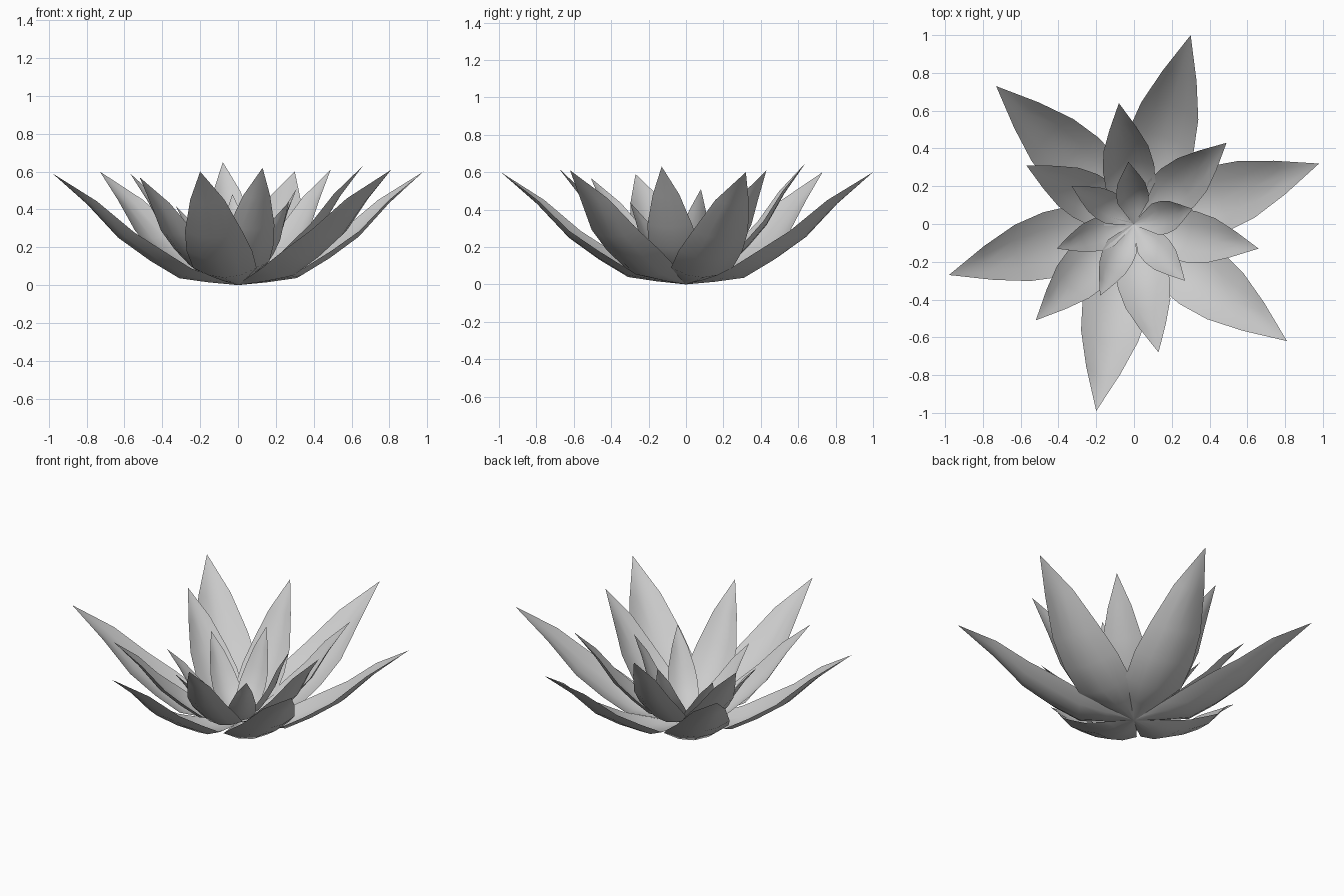
import bpy, bmesh
from math import atan2, hypot, cos, sin
from mathutils import Matrix, Vector

cube = bpy.data.objects.get("Cube")
if cube:
    bpy.data.objects.remove(cube)

# Single pale grey material
grey = bpy.data.materials.new("pale_grey")
grey.use_nodes = True
colour = (0.6, 0.6, 0.6, 1)
grey.diffuse_color = colour
grey.node_tree.nodes["Principled BSDF"].inputs["Base Color"].default_value = colour

# Petal midrib: distance out, height, half width
PROFILE = [(0, 0, 0.01), (0.16, 0.015, 0.095), (0.32, 0.037, 0.172),
           (0.48, 0.13, 0.178), (0.645, 0.245, 0.155), (0.82, 0.425, 0.093),
           (1.02, 0.595, 0)]
ACROSS = (-1, -0.5, 0, 0.5, 1)
CUP = 0.32      # how far the edges curl inward
SWAY = 0.01     # slight sideways bend of the blade


def petal(name, tip, base_height):
    """Scale, tilt and turn one cupped petal so that it ends at tip."""
    x, y, z = tip
    z -= base_height
    reach = hypot(x, y)
    end_r, end_z, _ = PROFILE[-1]
    size = hypot(reach, z) / hypot(end_r, end_z)
    tilt = atan2(z, reach) - atan2(end_z, end_r)
    place = (Matrix.Translation((0, 0, base_height))
             @ Matrix.Rotation(atan2(y, x), 4, 'Z')
             @ Matrix.Rotation(-tilt, 4, 'Y') @ Matrix.Scale(size, 4))

    bm = bmesh.new()
    rows = []
    last = len(PROFILE) - 1
    for i, (r, h, w) in enumerate(PROFILE):
        before, after = PROFILE[max(i - 1, 0)], PROFILE[min(i + 1, last)]
        slope = atan2(after[1] - before[1], after[0] - before[0])
        up = Vector((-sin(slope), 0, cos(slope)))
        if i == last:
            rows.append([bm.verts.new(place @ Vector((r, 0, h)))] * len(ACROSS))
            continue
        shift = -SWAY * w / 0.17
        rows.append([bm.verts.new(place @ (Vector((r, t * w + shift, h))
                                           + up * CUP * w * t * t)) for t in ACROSS])
    for a, b in zip(rows, rows[1:]):
        for k in range(len(ACROSS) - 1):
            corners = [a[k], b[k], b[k + 1], a[k + 1]]
            bm.faces.new(list(dict.fromkeys(corners)))
    bmesh.ops.recalc_face_normals(bm, faces=bm.faces)
    if sum(f.normal.z for f in bm.faces) < 0:
        bmesh.ops.reverse_faces(bm, faces=bm.faces)
    for f in bm.faces:
        f.smooth = True
    mesh = bpy.data.meshes.new(name)
    bm.to_mesh(mesh)
    bm.free()
    mesh.materials.append(grey)
    obj = bpy.data.objects.new(name, mesh)
    bpy.context.collection.objects.link(obj)


# Three whorls of petals: base height and tip positions
WHORLS = {
    "outer": (0, [(0.3, 1, 0.6), (0.98, 0.32, 0.6), (0.81, -0.62, 0.61),
                  (-0.2, -0.99, 0.6), (-0.98, -0.27, 0.59), (-0.73, 0.73, 0.6)]),
    "middle": (0.01, [(-0.08, 0.64, 0.65), (0.49, 0.43, 0.61), (0.66, -0.13, 0.63),
                      (0.13, -0.68, 0.62), (-0.52, -0.51, 0.57), (-0.57, 0.31, 0.59)]),
    "inner": (0.02, [(-0.03, 0.33, 0.48), (0.31, 0.08, 0.51), (0.27, -0.3, 0.44),
                     (-0.18, -0.38, 0.41), (-0.41, -0.13, 0.41), (-0.33, 0.2, 0.42)]),
}
for whorl, (base, tips) in WHORLS.items():
    for n, tip in enumerate(tips, 1):
        petal(f"{whorl}_petal_{n}", tip, base)
